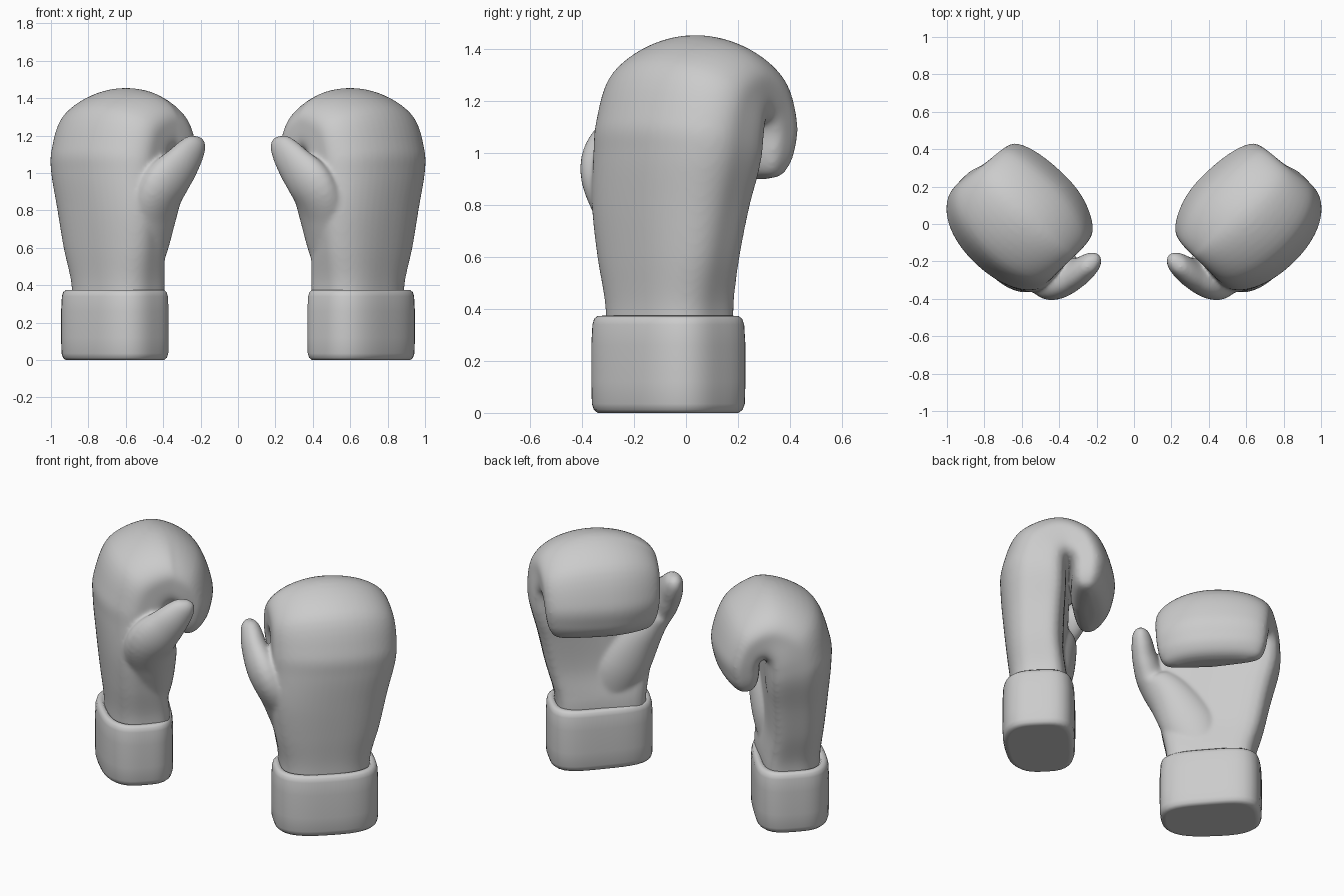
import bpy, bmesh, math
from mathutils import Vector

if "Cube" in bpy.data.objects:
    bpy.data.objects.remove(bpy.data.objects["Cube"])

ANG = math.radians(44)          # turn of each glove about z
CX, CY = 0.66, -0.07            # wrist axis of the right-hand glove
N = 48


def place(u, v, z):
    # glove frame: u towards thumb, v towards palm
    c, s = math.cos(ANG), math.sin(ANG)
    return Vector((CX - c * u - s * v, CY - s * u + c * v, z))


def superpoint(k, n_neg, n_pos):
    # point on a unit superellipse, with separate exponents for each half
    t = 2 * math.pi * k / N
    c, s = math.cos(t), math.sin(t)
    n = n_pos if s > 0 else n_neg
    r = (abs(c) ** n + abs(s) ** n) ** (-1 / n)
    return r * c, r * s


def refine(st, sub):
    # Catmull-Rom interpolation of stations
    out = []
    for i in range(len(st) - 1):
        p = [st[max(0, min(len(st) - 1, i + j))] for j in (-1, 0, 1, 2)]
        for k in range(sub):
            t = k / sub
            out.append([0.5 * (2 * b + (c - a) * t + (2 * a - 5 * b + 4 * c - d) * t * t
                               + (3 * b - a - 3 * c + d) * t ** 3) for a, b, c, d in zip(*p)])
    return out + [list(st[-1])]


def loft(bm, rings):
    rows = [[bm.verts.new(place(*p)) for p in r] for r in rings]
    for a, b in zip(rows, rows[1:]):
        for k in range(N):
            bm.faces.new((a[k], a[(k + 1) % N], b[(k + 1) % N], b[k]))
    bm.faces.new(rows[0])
    bm.faces.new(rows[-1])


def finish(bm, name):
    bmesh.ops.recalc_face_normals(bm, faces=bm.faces)
    me = bpy.data.meshes.new(name)
    bm.to_mesh(me)
    bm.free()
    ob = bpy.data.objects.new(name, me)
    bpy.context.collection.objects.link(ob)
    return ob


def mirror_and_smooth(ob):
    m = ob.modifiers.new("mirror", 'MIRROR')
    m.use_mirror_merge = False
    bpy.context.view_layer.objects.active = ob
    ob.select_set(True)
    bpy.ops.object.shade_smooth()
    ob.select_set(False)


# hand and curled fingers: outer (v, z), inner (v, z), centre u, half width, outer roundness
hand = [
    (-.172, .28, .165, .28, .01, .255, 2.5),
    (-.175, .42, .165, .42, .008, .26, 2.5),
    (-.195, .60, .14, .60, .0, .30, 2.35),
    (-.215, .80, .14, .80, -.01, .335, 2.2),
    (-.229, 1.00, .15, .97, -.038, .355, 2.08),
    (-.222, 1.14, .154, 1.06, -.045, .358, 2.0),
    (-.130, 1.355, .158, 1.09, -.042, .354, 1.95),
    (.12, 1.455, .166, 1.10, -.03, .345, 1.95),
    (.345, 1.350, .174, 1.09, -.022, .34, 2.1),
    (.435, 1.14, .180, 1.06, -.02, .332, 2.3),
    (.425, 1.01, .180, 1.00, -.02, .32, 2.4),
    (.40, .95, .190, .945, -.02, .302, 2.4),
    (.365, .915, .215, .912, -.02, .275, 2.4),
    (.32, .90, .26, .90, -.02, .22, 2.4),
]
bm = bmesh.new()
rings = []
for ov, oz, iv, iz, uc, hw, n in refine(hand, 6):
    skew = .045 * max(0, min(1, (iz - .45) / .45))
    ring = []
    for k in range(N):
        a, b = superpoint(k, n, 5)
        f = (b + 1) / 2
        v = ov + (iv - ov) * f + skew * f * max(-a, 0)     # palm swings out at the little finger
        if ov > .2:
            v -= .05 * (1 - f) * max(a, 0) ** 2            # fingertips thin towards the thumb
        ring.append((uc + hw * a, v, oz + (iz - oz) * f))
    rings.append(ring)
loft(bm, rings)

# thumb: centre (u, v, z), thickness, width
thumb = refine([
    (.06, .05, .42, .14, .10),
    (.12, .06, .60, .17, .125),
    (.225, .035, .79, .145, .155),
    (.340, .025, .93, .10, .142),
    (.388, .105, 1.04, .076, .112),
    (.402, .175, 1.12, .062, .085),
    (.406, .215, 1.165, .046, .058),
    (.406, .23, 1.19, .018, .022),
], 6)
rings = []
for i, (u, v, z, th, wd) in enumerate(thumb):
    a, b = thumb[max(0, i - 1)], thumb[min(len(thumb) - 1, i + 1)]
    tan = Vector([q - p for p, q in zip(a[:3], b[:3])]).normalized()
    side = tan.cross(Vector((1, 0, 0))).normalized()
    out = side.cross(tan)
    rings.append([Vector((u, v, z)) + side * wd * math.cos(2 * math.pi * k / N)
                  + out * th * math.sin(2 * math.pi * k / N) for k in range(N)])
loft(bm, rings)

# fuse hand and thumb into one padded skin
glove = finish(bm, "glove_hands")
r = glove.modifiers.new("fuse", 'REMESH')
r.mode = 'VOXEL'
r.voxel_size = 0.010
r.use_smooth_shade = True
s = glove.modifiers.new("soften", 'SMOOTH')
s.factor, s.iterations = 0.5, 16
mirror_and_smooth(glove)

# cuff: z, inset from full outline
cuff = [(.005, .04), (.005, .022), (.012, .009), (.035, .002), (.12, 0), (.26, 0),
        (.34, .004), (.362, .010), (.373, .022), (.374, .04), (.35, .06)]
bm = bmesh.new()
rings = []
for z, d in cuff:
    pts = [superpoint(k, 2.8, 3.6) for k in range(N)]
    rings.append([(.008 + (.300 - d) * a,
                   -.008 + (.212 - d) * b * (1 - .12 * a if b > 0 else 1), z) for a, b in pts])
loft(bm, rings)
bmesh.ops.translate(bm, verts=[v for v in bm.verts if v.co.z < .006], vec=(0, 0, -.005))
mirror_and_smooth(finish(bm, "wrist_cuffs"))
